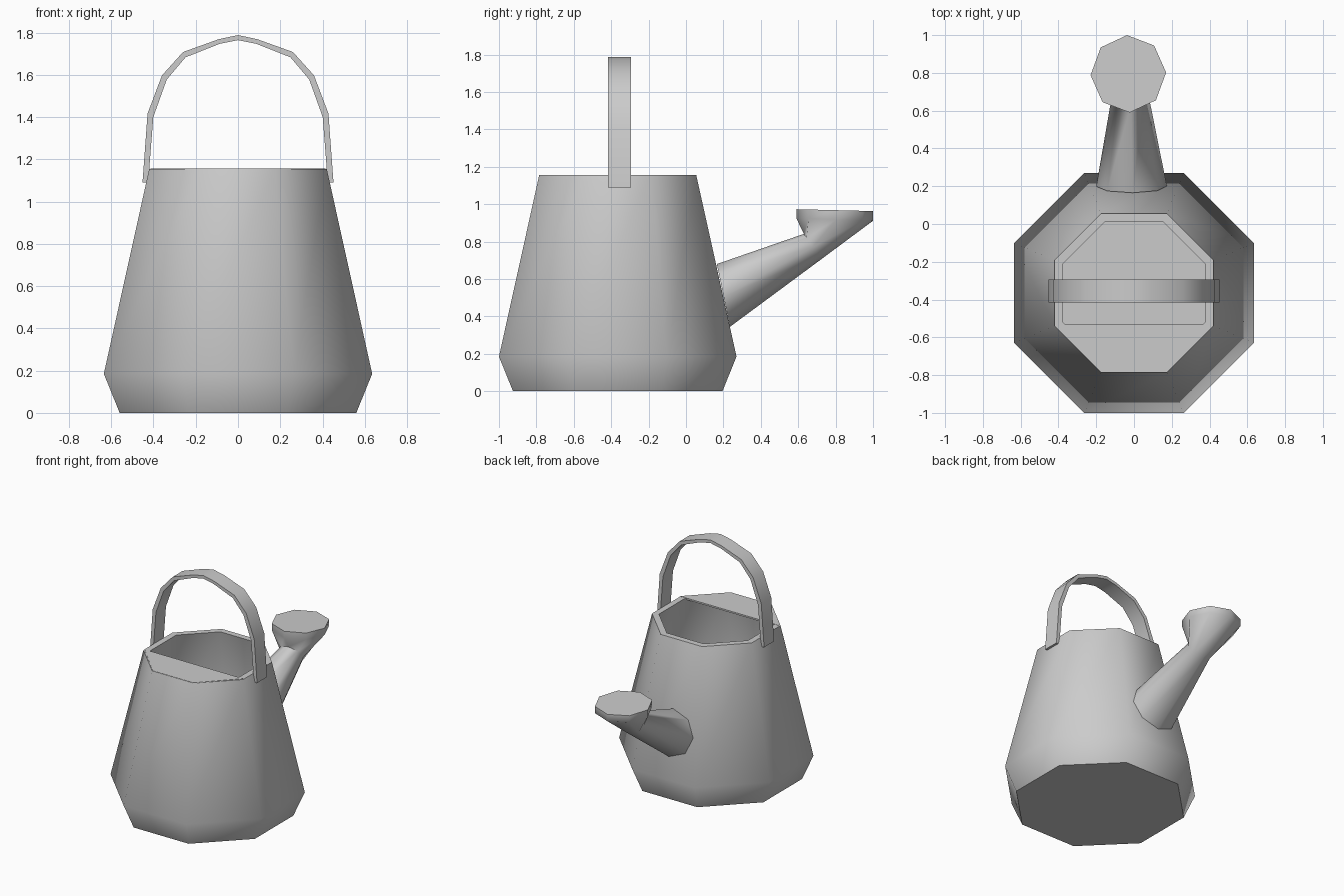
import bpy, bmesh, math
from mathutils import Vector

if "Cube" in bpy.data.objects:
    bpy.data.objects.remove(bpy.data.objects["Cube"])

SIDES = 8


def finish(name, bm, angle=60):
    bmesh.ops.recalc_face_normals(bm, faces=bm.faces)
    mesh = bpy.data.meshes.new(name)
    bm.to_mesh(mesh)
    bm.free()
    obj = bpy.data.objects.new(name, mesh)
    bpy.context.collection.objects.link(obj)
    bpy.ops.object.select_all(action='DESELECT')
    obj.select_set(True)
    bpy.context.view_layer.objects.active = obj
    bpy.ops.object.shade_smooth_by_angle(angle=math.radians(angle))
    return obj


def ring(bm, center, u, v, phase):
    c, u, v = Vector(center), Vector(u), Vector(v)
    angles = [phase + 2 * math.pi * i / SIDES for i in range(SIDES)]
    return [bm.verts.new(c + u * math.cos(a) + v * math.sin(a)) for a in angles]


def loft(bm, rings, cap_start=True, cap_end=True):
    for a, b in zip(rings, rings[1:]):
        n = len(a)
        for i in range(n):
            j = (i + 1) % n
            bm.faces.new((a[i], a[j], b[j], b[i]))
    if cap_start:
        bm.faces.new(rings[0])
    if cap_end:
        bm.faces.new(rings[-1])


# Body: thick-walled octagonal can, profile given as (half width, height)
BODY_Y = -0.365
profile = [(0.56, 0), (0.635, 0.185), (0.42, 1.155),
           (0.375, 1.155), (0.59, 0.19), (0.53, 0.04)]
bm = bmesh.new()
rings = []
for half, z in profile:
    r = half / math.cos(math.pi / SIDES)
    rings.append(ring(bm, (0, BODY_Y, z), (r, 0, 0), (0, r, 0), math.pi / SIDES))
loft(bm, rings)
finish("can_body", bm)

# Half cover over the front of the opening
bm = bmesh.new()
cover = [(-0.415, -0.53), (0.415, -0.53), (0.172, -0.783), (-0.172, -0.783)]
loft(bm, [[bm.verts.new((x, y, z)) for x, y in cover] for z in (1.145, 1.157)])
finish("front_cover", bm)

# Spout: wall joint, narrow neck, flared rose with a flat top
spout_rings = [
    ((-0.013, 0.20, 0.512), (0.187, 0, 0), (0, 0.035, -0.168)),
    ((-0.02, 0.675, 0.772), (0.098, 0, 0), (0, 0.045, -0.069)),
    ((-0.03, 0.795, 0.918), (0.2, 0, 0), (0, 0.205, -0.007)),
    ((-0.03, 0.795, 0.968), (0.2, 0, 0), (0, 0.205, -0.005)),
]
bm = bmesh.new()
loft(bm, [ring(bm, c, u, v, math.radians(2)) for c, u, v in spout_rings])
finish("spout", bm)

# Handle: flat arched strap, half given as (outer x, outer z, inner x, inner z)
half_arch = [(0.452, 1.09, 0.425, 1.09), (0.428, 1.417, 0.401, 1.40),
             (0.36, 1.597, 0.337, 1.578), (0.26, 1.708, 0.248, 1.683),
             (0.09, 1.769, 0.086, 1.747)]
arch = ([(-a, b, -c, d) for a, b, c, d in half_arch]
        + [(0, 1.788, 0, 1.764)] + half_arch[::-1])
bm = bmesh.new()
Y0, Y1 = -0.416, -0.295
loft(bm, [[bm.verts.new(p) for p in ((ox, Y0, oz), (ox, Y1, oz),
                                     (ix, Y1, iz), (ix, Y0, iz))]
          for ox, oz, ix, iz in arch])
finish("handle", bm)
